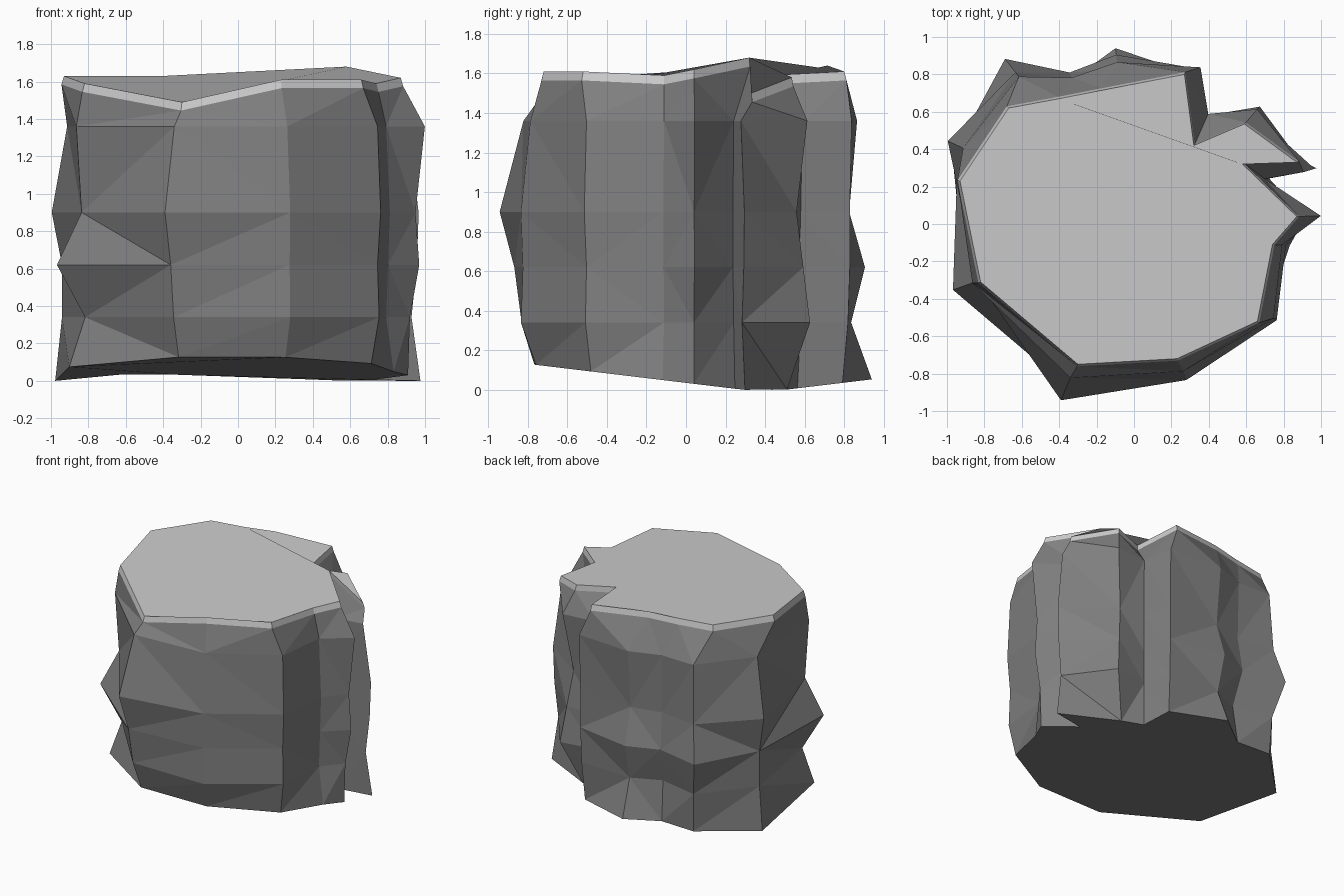
import bpy, bmesh
from math import cos, sin, radians

if "Cube" in bpy.data.objects:
    bpy.data.objects.remove(bpy.data.objects["Cube"])

# Top rim, counter-clockwise from the front left corner
rim = [(-.82, -.31, 1.59), (-.30, -.75, 1.49), (.23, -.72, 1.61), (.66, -.52, 1.61),
       (.74, -.11, 1.59), (.87, .04, 1.62), (.58, .32, 1.68), (.87, .33, 1.50),
       (.59, .535, 1.58), (.32, .42, 1.59), (.27, .80, 1.61), (-.17, .715, 1.64),
       (-.40, .67, 1.63), (-.67, .62, 1.63), (-.93, .23, 1.63)]

# Vertical ridges: angle, then the radius at each level going down
levels = [1.36, .90, .62, .34, 0]
ridges = [(200, .92, .89, 1.03, .87, .96), (247.5, .89, 1.02, .94, .90, .83),
          (288.5, .83, .88, .87, .88, .80), (326, .90, .92, .90, .91, .86),
          (352, .80, .82, .81, .80, .84), (2.5, 1.0, .95, .97, .92, .91),
          (19, .74, .73, .73, .74, .76), (17, .95, 1.01, 1.0, .97, 1.02),
          (43, .90, .82, .87, .92, .75), (56, .71, .70, .69, .70, .68),
          (67, .91, .90, .90, .89, .86), (96, .87, .83, .91, .84, .945),
          (113, .85, .84, .88, .80, .84), (128, 1.0, 1.03, 1.12, 1.02, 1.0),
          (156, 1.0, 1.09, 1.03, 1.03, 1.07)]

bm = bmesh.new()


def ring(points):
    return [bm.verts.new(p) for p in points]


# Rim and its narrow bevelled edge
rings = [ring(rim), ring([(x * 1.015, y * 1.015, z - .045) for x, y, z in rim])]

# Craggy body, with an underside that tilts up to the front
for k, z in enumerate(levels):
    pts = []
    for a, *radii in ridges:
        x, y = radii[k] * cos(radians(a)), radii[k] * sin(radians(a))
        pts.append((x, y, z if z else max(0, .035 - .12 * y, .12 * y - .06)))
    rings.append(ring(pts))

# Walls: dark stone below the pale bevelled rim
n = len(rim)
walls = []
for k, (upper, lower) in enumerate(zip(rings, rings[1:])):
    for i in range(n):
        j = (i + 1) % n
        face = bm.faces.new((upper[i], lower[i], lower[j], upper[j]))
        face.material_index = min(k, 1)
        walls.append(face)
bm.normal_update()
bmesh.ops.triangulate(bm, faces=walls)

# Pale flat top and dark underside
bm.faces.new(rings[0])
bm.faces.new(rings[-1][::-1]).material_index = 1
bm.normal_update()

mesh = bpy.data.meshes.new("rock_stump")
bm.to_mesh(mesh)
bm.free()
for name, grey in (("pale_top", .8), ("dark_stone", .215)):
    mat = bpy.data.materials.new(name)
    mat.diffuse_color = (grey, grey, grey, 1)
    mat.use_nodes = True
    mat.node_tree.nodes["Principled BSDF"].inputs["Base Color"].default_value = mat.diffuse_color
    mesh.materials.append(mat)
bpy.context.collection.objects.link(bpy.data.objects.new("rock_stump", mesh))
